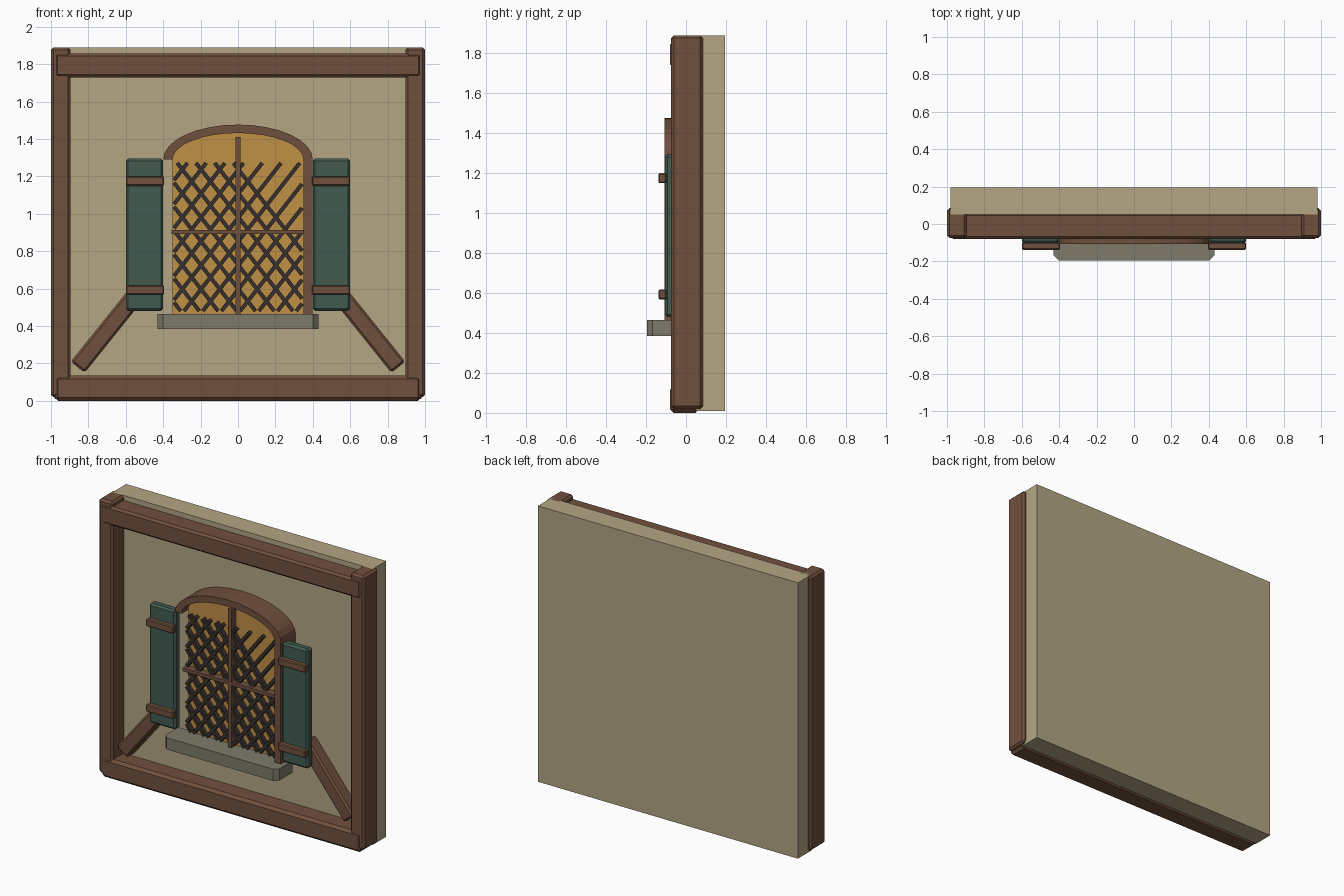
import bpy, bmesh, math
from mathutils import Matrix, Vector

cube = bpy.data.objects.get("Cube")
if cube:
    bpy.data.objects.remove(cube, do_unlink=True)


def material(name, rgb):
    lin = [((c / 255 + 0.055) / 1.055) ** 2.4 for c in rgb] + [1]
    m = bpy.data.materials.new(name)
    m.use_nodes = True
    m.diffuse_color = lin
    bsdf = m.node_tree.nodes["Principled BSDF"]
    bsdf.inputs["Base Color"].default_value = lin
    bsdf.inputs["Roughness"].default_value = 0.8
    return m


PLASTER = material("plaster", (180, 166, 132))
WOOD = material("brown wood", (112, 80, 61))
GREEN = material("green paint", (66, 91, 81))
STONE = material("grey stone", (126, 122, 106))
GLASS = material("amber glass", (192, 144, 70))
IRON = material("dark iron", (54, 48, 46))


def finish(name, bm, mat):
    bmesh.ops.recalc_face_normals(bm, faces=bm.faces)
    me = bpy.data.meshes.new(name)
    bm.to_mesh(me)
    bm.free()
    me.materials.append(mat)
    ob = bpy.data.objects.new(name, me)
    bpy.context.collection.objects.link(ob)
    return ob


def box(name, mat, xs, ys, zs, bevel=0.0):
    """Box from its limits, with optional chamfered edges."""
    bm = bmesh.new()
    lims = (xs, ys, zs)
    size = [b - a for a, b in lims]
    mid = [(a + b) / 2 for a, b in lims]
    bmesh.ops.create_cube(bm, size=1, matrix=Matrix.Translation(mid) @ Matrix.Diagonal(size + [1]))
    if bevel:
        bmesh.ops.bevel(bm, geom=bm.edges[:], offset=bevel, segments=1, affect='EDGES')
    return finish(name, bm, mat)


def bar(name, mat, a, b, width, ys, bevel=0.0):
    """Straight bar between two (x, z) points."""
    a, b = Vector((a[0], 0, a[1])), Vector((b[0], 0, b[1]))
    d = b - a
    ob = box(name, mat, (-d.length / 2, d.length / 2), ys, (-width / 2, width / 2), bevel)
    ob.data.transform(Matrix.Translation((a + b) / 2) @ Matrix.Rotation(-math.atan2(d.z, d.x), 4, 'Y'))
    return ob


def prism(name, mat, outline, y0, y1):
    """Extrude an (x, z) outline from y0 to y1."""
    bm = bmesh.new()
    face = bm.faces.new([bm.verts.new((x, y0, z)) for x, z in outline])
    ext = bmesh.ops.extrude_face_region(bm, geom=[face])
    verts = [g for g in ext["geom"] if isinstance(g, bmesh.types.BMVert)]
    bmesh.ops.translate(bm, verts=verts, vec=(0, y1 - y0, 0))
    return finish(name, bm, mat)


def arch(rx, rz, steps=16):
    """Half ellipse from right to left above the spring line."""
    return [(rx * math.cos(math.pi * i / steps), SPRING + rz * math.sin(math.pi * i / steps))
            for i in range(steps + 1)]


SPRING, SILL_TOP = 1.29, 0.465

# Plaster wall and the timber frame around it
box("wall", PLASTER, (-0.98, 0.98), (0.05, 0.195), (0.01, 1.89))
box("bottom_beam", WOOD, (-0.98, 0.98), (-0.08, 0.065), (0, 0.135), 0.018)
box("top_beam", WOOD, (-0.98, 0.98), (-0.08, 0.06), (1.73, 1.858), 0.014)

for side, s in (("left", 1), ("right", -1)):
    span = lambda a, b: tuple(sorted((s * a, s * b)))
    box(side + "_post", WOOD, span(0.895, 1), (-0.075, 0.085), (0.02, 1.89), 0.014)
    bar(side + "_brace", WOOD, (s * 0.857, 0.18), (s * 0.51, 0.612), 0.095, (-0.035, 0.06), 0.012)
    # Shutters with two straps each
    box(side + "_shutter", GREEN, span(0.4, 0.6), (-0.105, -0.045), (0.48, 1.295), 0.013)
    for level, z in (("lower", 0.593), ("upper", 1.175)):
        box(f"{side}_{level}_strap", WOOD, span(0.395, 0.6), (-0.138, -0.098), (z - 0.025, z + 0.025), 0.006)

# Arched glass, arch moulding, and the single jamb
prism("window_glass", GLASS, [(-0.35, SILL_TOP), (0.35, SILL_TOP)] + arch(0.35, 0.145), -0.04, 0.06)
prism("window_arch", WOOD, arch(0.4, 0.187) + arch(0.35, 0.142)[::-1], -0.107, 0.05)
box("window_jamb", WOOD, (0.35, 0.397), (-0.107, 0.05), (SILL_TOP, SPRING))

# Mullions
box("vertical_mullion", WOOD, (-0.013, 0.013), (-0.09, -0.035), (SILL_TOP, 1.41))
box("horizontal_mullion", WOOD, (-0.355, 0.355), (-0.092, -0.035), (0.892, 0.914))

# Diagonal lattice, each bar clipped to the opening
LOW, HIGH, HALF, SLOPE = 0.48, 1.272, 0.342, 1.28


def lattice(name, top_x, lean):
    """Bar through (top_x, HIGH); lean 1 rises to the right, -1 to the left."""
    drops = sorted(lean * (top_x - e) * SLOPE for e in (-HALF, HALF))
    d0, d1 = max(0, drops[0]), min(HIGH - LOW, drops[1])
    if d1 - d0 > 0.03:
        ends = [(top_x - lean * d / SLOPE, HIGH - d) for d in (d0, d1)]
        bar(name, IRON, ends[0], ends[1], 0.021, (-0.072, -0.035))


for k in range(14):
    lattice(f"rising_lattice_{k + 1}", -0.27 + 0.1 * k, 1)
for k in range(11):
    lattice(f"falling_lattice_{k + 1}", -0.025 - 0.1 * k, -1)

# Stone sill with cut front corners
bm = bmesh.new()
bmesh.ops.create_cube(bm, size=1, matrix=Matrix.Translation((0, -0.11, 0.425)) @ Matrix.Diagonal((0.86, 0.17, 0.08, 1)))
corners = [e for e in bm.edges if all(v.co.y < -0.15 for v in e.verts)
           and abs(e.verts[0].co.z - e.verts[1].co.z) > 0.05]
bmesh.ops.bevel(bm, geom=corners, offset=0.028, segments=1, affect='EDGES')
finish("window_sill", bm, STONE)
